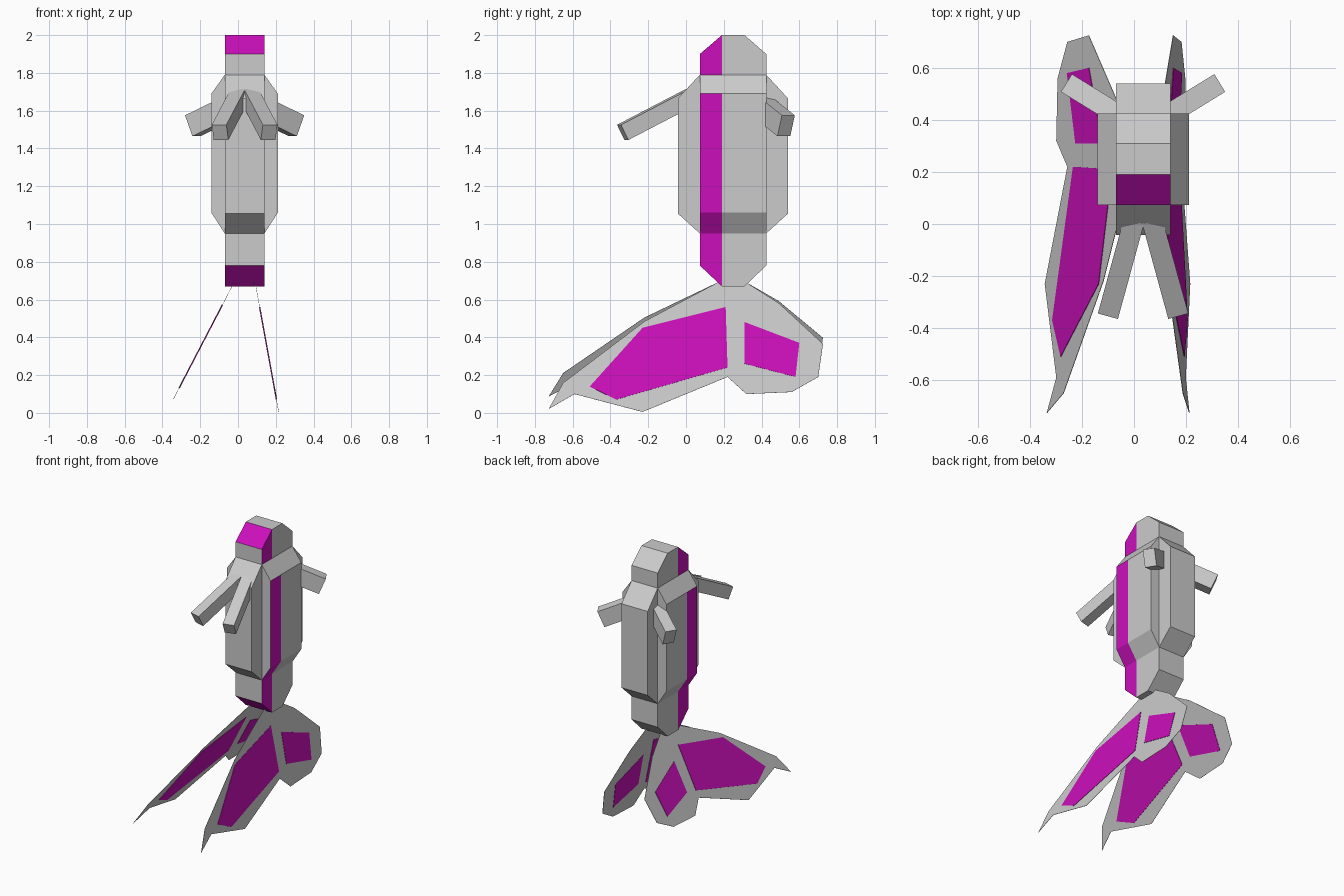
import bpy, bmesh, math
from mathutils import Vector

cube = bpy.data.objects.get("Cube")
if cube:
    bpy.data.objects.remove(cube, do_unlink=True)

CX = 0.035  # body mid plane


def make_material(name, rgb):
    mat = bpy.data.materials.new(name)
    mat.use_nodes = True
    mat.diffuse_color = (*rgb, 1)
    mat.node_tree.nodes["Principled BSDF"].inputs["Base Color"].default_value = (*rgb, 1)
    return mat


GREY = make_material("grey", (0.6, 0.6, 0.6))
MAGENTA = make_material("magenta", (0.6, 0.005, 0.5))


def add_object(name, bm, mats):
    mesh = bpy.data.meshes.new(name)
    bm.to_mesh(mesh)
    bm.free()
    for mat in mats:
        mesh.materials.append(mat)
    obj = bpy.data.objects.new(name, mesh)
    bpy.context.collection.objects.link(obj)
    return obj


def prism(name, points, extrude, rule=None):
    """Extrude a closed 3D outline; rule(face centre, normal) picks magenta."""
    bm = bmesh.new()
    face = bm.faces.new([bm.verts.new(p) for p in points])
    ext = bmesh.ops.extrude_face_region(bm, geom=[face])["geom"]
    moved = [v for v in ext if isinstance(v, bmesh.types.BMVert)]
    bmesh.ops.translate(bm, verts=moved, vec=extrude)
    if not any(f is face for f in bm.faces):
        bm.faces.new([v for v in bm.verts if v not in moved])
    bmesh.ops.recalc_face_normals(bm, faces=bm.faces)
    if rule:
        # cut along the edge of the coloured front strip
        bmesh.ops.bisect_plane(bm, geom=bm.verts[:] + bm.edges[:] + bm.faces[:],
                               dist=1e-4, plane_co=(0, STRIP, 0), plane_no=(0, 1, 0))
        bm.normal_update()
        for f in bm.faces:
            f.material_index = int(rule(f.calc_center_median(), f.normal))
    return add_object(name, bm, [GREY, MAGENTA])


# Body: a tall column crossed by two chamfered boxes
STRIP = 0.19
HALF = 0.105
FRONT, BACK = 0.073, 0.425
column = [(FRONT, 0.78), (STRIP, 0.67), (0.31, 0.67), (BACK, 0.78),
          (BACK, 1.9), (0.31, 2.0), (STRIP, 2.0), (FRONT, 1.9)]
prism("head_and_tail_column", [(CX - HALF, y, z) for y, z in column], (2 * HALF, 0, 0),
      lambda c, n: c.y < STRIP and abs(n.y) < 0.95)

belly = [(FRONT, 0.95), (BACK, 0.95), (0.54, 1.055), (0.54, 1.665),
         (BACK, 1.79), (FRONT, 1.79), (-0.043, 1.665), (-0.043, 1.055)]
prism("front_back_body", [(CX - HALF, y, z) for y, z in belly], (2 * HALF, 0, 0))

flank = [(HALF, 0.95), (0.176, 1.06), (0.176, 1.69), (HALF, 1.79)]
flank += [(-x, z) for x, z in reversed(flank)]
prism("side_body", [(CX + x, FRONT, z) for x, z in flank], (0, BACK - FRONT, 0),
      lambda c, n: c.y < STRIP and abs(n.y) < 0.5 and c.z < 1.7 and n.z < 0.5)


# Legs: square bars between two points
def bar(name, start, end, width, height):
    start, end = Vector(start), Vector(end)
    axis = end - start
    bm = bmesh.new()
    bmesh.ops.create_cube(bm, size=1)
    bmesh.ops.scale(bm, verts=bm.verts, vec=(width, height, axis.length))
    obj = add_object(name, bm, [GREY])
    obj.location = (start + end) / 2
    obj.rotation_euler = axis.to_track_quat('Z', 'Y').to_euler()


for side, label in ((1, "left"), (-1, "right")):
    bar(f"front_leg_{label}", (CX + side * 0.03, 0.03, 1.675),
        (CX + side * 0.13, -0.335, 1.485), 0.08, 0.09)
    bar(f"back_leg_{label}", (CX + side * 0.08, 0.41, 1.615),
        (CX + side * 0.275, 0.53, 1.52), 0.08, 0.12)

# Wings: thin sheets given as (y, distance from the root)
FORE_WING = [(0.167, 0), (-0.22, 0.209), (-0.65, 0.54), (-0.727, 0.68),
             (-0.59, 0.6), (-0.23, 0.696), (0.22, 0.508), (0.24, 0)]
HIND_WING = [(0.24, 0), (0.22, 0.508), (0.32, 0.6), (0.56, 0.589),
             (0.7, 0.508), (0.725, 0.33), (0.49, 0.11), (0.32, 0)]
FORE_PATCH = [(-0.51, 0.56), (-0.23, 0.244), (0.21, 0.132), (0.22, 0.457), (-0.37, 0.63)]
HIND_PATCH = [(0.31, 0.213), (0.6, 0.325), (0.58, 0.508), (0.31, 0.437)]


def sheet(name, outline, side, angle, mat, thickness):
    bm = bmesh.new()
    bm.faces.new([bm.verts.new((CX + side * (0.056 + d * math.sin(angle)), y,
                                0.69 - d * math.cos(angle))) for y, d in outline])
    obj = add_object(name, bm, [mat])
    mod = obj.modifiers.new("thickness", 'SOLIDIFY')
    mod.thickness = thickness
    mod.offset = 0


for side, angle, label in ((1, 10.3, "left"), (-1, 27.5, "right")):
    angle = math.radians(angle)
    sheet(f"fore_wing_{label}", FORE_WING, side, angle, GREY, 0.002)
    sheet(f"hind_wing_{label}", HIND_WING, side, angle, GREY, 0.002)
    sheet(f"fore_wing_patch_{label}", FORE_PATCH, side, angle, MAGENTA, 0.007)
    sheet(f"hind_wing_patch_{label}", HIND_PATCH, side, angle, MAGENTA, 0.007)
